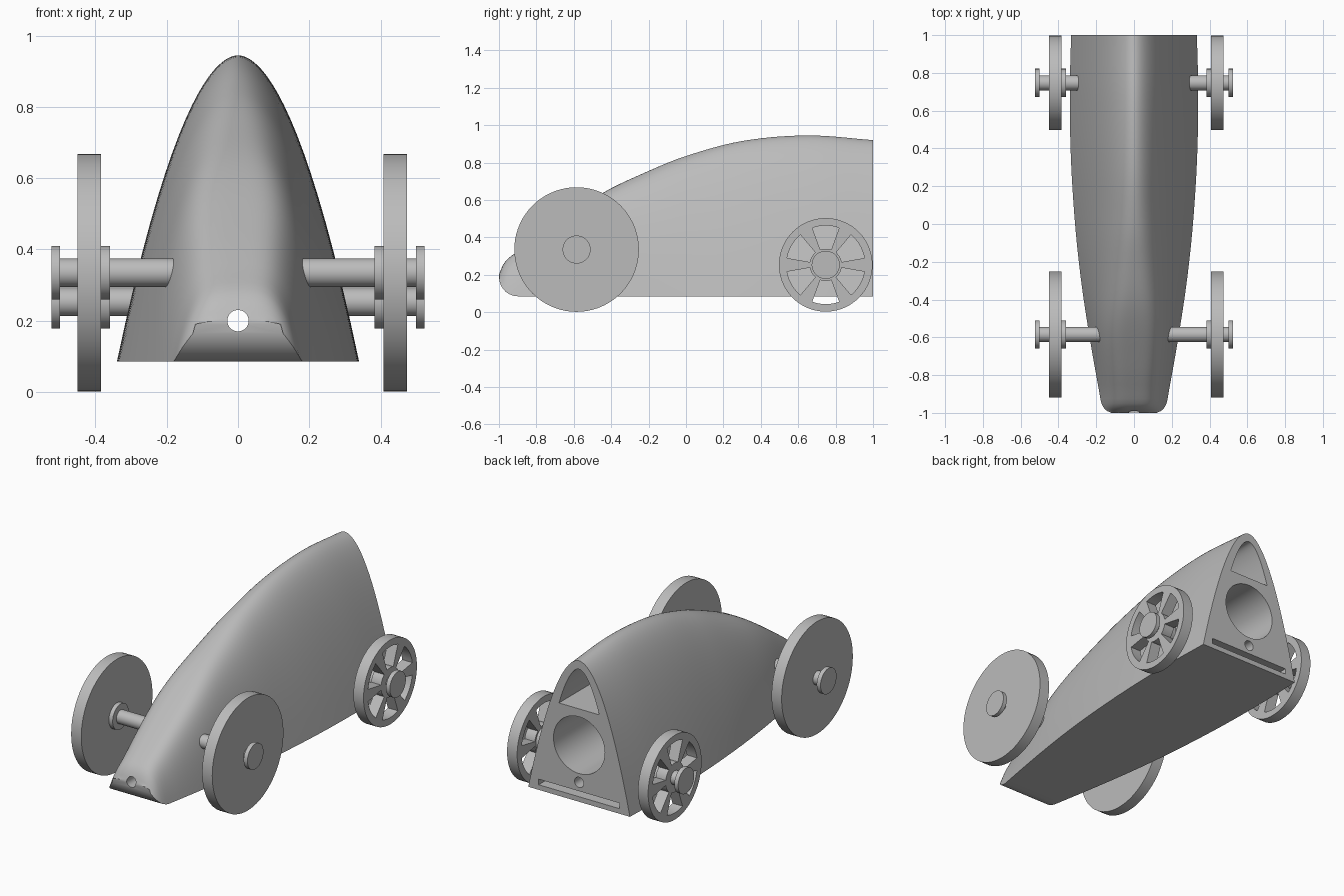
import bpy, bmesh, math
from mathutils import Matrix

cube = bpy.data.objects.get("Cube")
if cube:
    bpy.data.objects.remove(cube, do_unlink=True)

grey = bpy.data.materials.new("plain grey")
grey.use_nodes = True
COLOUR = (0.5, 0.5, 0.5, 1)
grey.diffuse_color = COLOUR
grey.node_tree.nodes["Principled BSDF"].inputs["Base Color"].default_value = COLOUR


def finish(bm, name, smooth=True):
    """Turn a bmesh into a named grey object."""
    bmesh.ops.recalc_face_normals(bm, faces=bm.faces)
    mesh = bpy.data.meshes.new(name)
    bm.to_mesh(mesh)
    bm.free()
    mesh.materials.append(grey)
    ob = bpy.data.objects.new(name, mesh)
    bpy.context.collection.objects.link(ob)
    if smooth:
        shade(ob)
    return ob


def shade(ob):
    bpy.ops.object.select_all(action='DESELECT')
    ob.select_set(True)
    bpy.context.view_layer.objects.active = ob
    bpy.ops.object.shade_smooth_by_angle(angle=math.radians(35))


def curve(points, y):
    """Smooth interpolation through (y, value) points."""
    n = len(points)
    i = max(k for k in range(n - 1) if points[k][0] <= y or k == 0)

    def slope(k):
        a, b = points[max(k - 1, 0)], points[min(k + 1, n - 1)]
        return (b[1] - a[1]) / (b[0] - a[0])

    (y0, v0), (y1, v1) = points[i], points[i + 1]
    d = y1 - y0
    u = (y - y0) / d
    return (v0 * (1 + 2 * u) * (1 - u) ** 2 + v1 * u * u * (3 - 2 * u)
            + d * slope(i) * u * (1 - u) ** 2 + d * slope(i + 1) * u * u * (u - 1))


def arch(half_width, low, top, power, steps):
    """Rounded arch outline, open along its flat base."""
    pts = []
    for k in range(-steps, steps + 1):
        s = abs(k) / steps
        x = math.copysign(half_width * s ** (3 * power), k)
        pts.append((x, top - (top - low) * s ** 3))
    return pts


def loft(sections):
    """Skin a list of (y, outline) sections and cap both ends."""
    bm = bmesh.new()
    rings = [[bm.verts.new((x, y, z)) for x, z in pts] for y, pts in sections]
    n = len(rings[0])
    for a, b in zip(rings, rings[1:]):
        for i in range(n):
            j = (i + 1) % n
            bm.faces.new((a[i], a[j], b[j], b[i]))
    bm.faces.new(rings[0])
    bm.faces.new(rings[-1])
    return bm


def rod(name, radius, start, end, axis, at, sides=48):
    """Cylinder along the x or y axis; at holds the other two coordinates."""
    bm = bmesh.new()
    middle = (start + end) / 2
    if axis == 'X':
        place = Matrix.Translation((middle, *at)) @ Matrix.Rotation(math.pi / 2, 4, 'Y')
    else:
        place = Matrix.Translation((at[0], middle, at[1])) @ Matrix.Rotation(math.pi / 2, 4, 'X')
    bmesh.ops.create_cone(bm, cap_ends=True, segments=sides, radius1=radius,
                          radius2=radius, depth=end - start, matrix=place)
    return finish(bm, name)


# Body shell
TOP = [(-1, .2), (-.98, .25), (-.95, .288), (-.9, .325), (-.75, .435), (-.45, .635),
       (-.2, .755), (0, .835), (.3, .915), (.65, .945), (1, .92)]
WIDTH = [(-1, .12), (-.985, .15), (-.95, .172), (-.9, .182), (-.6, .235), (-.3, .28),
         (0, .312), (.35, .334), (.7, .34), (1, .333)]
POWER = [(-1, .27), (-.6, .26), (-.3, .37), (.1, .49), (.5, .53), (1, .53)]
stations = [-1, -.997, -.99, -.98, -.965, -.95, -.925] + [-.9 + .05 * k for k in range(39)]
sections = []
for y in stations:
    y = min(y, 1)
    nose = max(0, (-.9 - y) / .1)
    low = .19 - .105 * math.sqrt(max(0, 1 - nose * nose))
    sections.append((y, arch(curve(WIDTH, y), low, curve(TOP, y), curve(POWER, y), 22)))
body = finish(loft(sections), "body", smooth=False)

# Openings in the rear and the bore that runs right through
window = arch(.132, .635, .87, .53, 14)
slot = [(-.265, .115), (.265, .115), (.265, .148), (-.265, .148)]
cutters = [
    rod("cartridge_cutter", .168, .1, 1.1, 'Y', (0, .42), 64),
    rod("bore_cutter", .03, -1.1, 1.1, 'Y', (0, .2), 32),
    finish(loft([(.4, window), (1.1, window)]), "window_cutter"),
    finish(loft([(.8, slot), (1.1, slot)]), "slot_cutter"),
]
for cutter in cutters:
    cutter.hide_render = True
    bpy.ops.object.select_all(action='DESELECT')
    bpy.context.view_layer.objects.active = body
    body.select_set(True)
    cut = body.modifiers.new("cut", 'BOOLEAN')
    cut.operation = 'DIFFERENCE'
    cut.solver = 'EXACT'
    cut.object = cutter
    bpy.ops.object.modifier_apply(modifier=cut.name)
    bpy.data.objects.remove(cutter, do_unlink=True)
shade(body)


def wheel(name, radii, x0, x1, y, z, spoked):
    """Disc of concentric rings, with six wedge windows when spoked."""
    bm = bmesh.new()
    n = 72
    centre = bm.verts.new((x0, y, z))
    rings = [[bm.verts.new((x0, y + r * math.cos(k * math.tau / n),
                            z + r * math.sin(k * math.tau / n))) for k in range(n)]
             for r in radii]
    for k in range(n):
        j = (k + 1) % n
        bm.faces.new((centre, rings[0][k], rings[0][j]))
        for i, (a, b) in enumerate(zip(rings, rings[1:])):
            # Windows are centred at 30 degrees and every 60 after
            in_window = abs((k + .5) % 12 - 6) < 4
            if not (spoked and i == 0 and in_window):
                bm.faces.new((a[k], b[k], b[j], a[j]))
    grown = bmesh.ops.extrude_face_region(bm, geom=bm.faces[:])
    moved = [g for g in grown["geom"] if isinstance(g, bmesh.types.BMVert)]
    bmesh.ops.translate(bm, verts=moved, vec=(x1 - x0, 0, 0))
    finish(bm, name)


# Wheels, stub axles, inner collars and outer caps
for end, y, z, radii, inner in (("front", -.585, .335, (.1, .333), .165),
                                ("rear", .747, .253, (.086, .21, .25), .28)):
    for side, sign, near in (("left", 1, .408), ("right", -1, .384)):
        def part(kind, radius, a, b):
            a, b = sorted((sign * a, sign * b))
            rod(f"{end}_{side}_{kind}", radius, a, b, 'X', (y, z))

        wheel(f"{end}_{side}_wheel", radii, sign * near, sign * (near + .066),
              y, z, end == "rear")
        part("axle", .04, inner, .51)
        part("collar", .075, near - .025, near)
        part("cap", .075, .499, .524)
